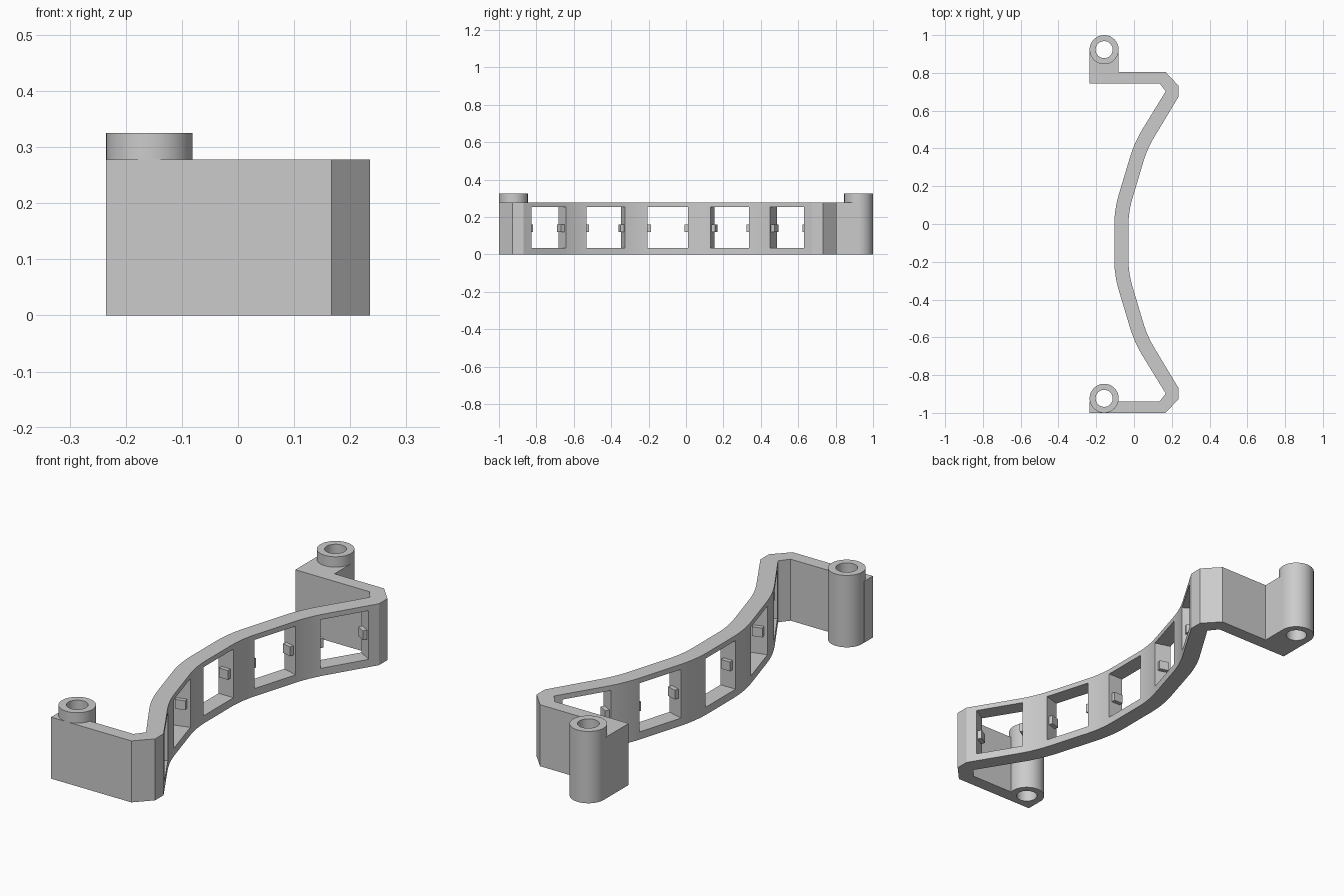
import bpy, bmesh, math
from mathutils import Vector, Matrix

if "Cube" in bpy.data.objects:
    bpy.data.objects.remove(bpy.data.objects["Cube"])

MID = -0.0975      # y of the mirror line of the curved wall
HEIGHT = 0.278
HALF = 0.0375      # half wall thickness

grey = bpy.data.materials.new("plain grey")
grey.use_nodes = True
grey.diffuse_color = (0.6, 0.6, 0.6, 1)
grey.node_tree.nodes["Principled BSDF"].inputs["Base Color"].default_value = (0.6, 0.6, 0.6, 1)


def make_object(name, bm):
    bmesh.ops.recalc_face_normals(bm, faces=bm.faces)
    mesh = bpy.data.meshes.new(name)
    bm.to_mesh(mesh)
    bm.free()
    obj = bpy.data.objects.new(name, mesh)
    bpy.context.collection.objects.link(obj)
    mesh.materials.append(grey)
    return obj


def prism(name, outline, top):
    bm = bmesh.new()
    face = bm.faces.new([bm.verts.new((x, y, 0)) for x, y in outline])
    grown = bmesh.ops.extrude_face_region(bm, geom=[face])["geom"]
    bmesh.ops.translate(bm, vec=(0, 0, top), verts=[v for v in grown if isinstance(v, bmesh.types.BMVert)])
    return make_object(name, bm)


def box(name, size, matrix):
    bm = bmesh.new()
    bmesh.ops.create_cube(bm, size=1, matrix=matrix @ Matrix.Diagonal((*size, 1)))
    return make_object(name, bm)


def cylinder(name, x, y, radius, low, high):
    bm = bmesh.new()
    bmesh.ops.create_cone(bm, cap_ends=True, segments=48, radius1=radius, radius2=radius, depth=high - low,
                          matrix=Matrix.Translation((x, y, (low + high) / 2)))
    return make_object(name, bm)


def combine(target, other, operation):
    mod = target.modifiers.new("combine", 'BOOLEAN')
    mod.operation, mod.object, mod.solver = operation, other, 'EXACT'
    bpy.context.view_layer.objects.active = target
    bpy.ops.object.modifier_apply(modifier=mod.name)
    bpy.data.objects.remove(other)


# Half of the wall centre line, with rounded bends
corners = [Vector(p) for p in ((-0.067, 0), (-0.067, 0.168), (0.036, 0.512), (0.2, 0.785))]
path = []
for before, bend, after in zip(corners, corners[1:], corners[2:]):
    a = bend + (before - bend).normalized() * 0.08
    b = bend + (after - bend).normalized() * 0.08
    for i in range(9):
        t = i / 8
        path.append((a * (1 - t) ** 2 + bend * 2 * t * (1 - t) + b * t * t,
                     ((bend - a) * (1 - t) + (b - bend) * t).normalized()))
outer = [p + Vector((d.y, -d.x)) * HALF for p, d in path]
inner = [p - Vector((d.y, -d.x)) * HALF for p, d in path]
outer += [Vector(p) for p in ((0.235, 0.77), (0.235, 0.83), (0.167, 0.9025), (-0.235, 0.9025))]
inner += [Vector(p) for p in ((0.168, 0.8), (0.135, 0.8425), (-0.235, 0.8425))]
half = outer + inner[::-1]
n = len(outer)
outline = ([(p.x, MID + p.y) for p in half[:n]] + [(p.x, MID + p.y) for p in half[n:]]
           + [(p.x, MID - p.y) for p in inner] + [(p.x, MID - p.y) for p in outer[::-1]])
bracket = prism("curved_bracket", outline, HEIGHT)

# Screw posts: the back one stands off the arm on a block
TUBE_X, R = -0.158, 0.077
block = prism("post_block", [(-0.235, 0.75), (-0.081, 0.75), (-0.081, 0.923), (-0.235, 0.923)], HEIGHT)
combine(bracket, block, 'UNION')
for y in (0.923, -0.923):
    combine(bracket, cylinder("post", TUBE_X, y, R, 0, 0.325), 'UNION')
    combine(bracket, cylinder("post_hole", TUBE_X, y, 0.045, -0.1, 0.5), 'DIFFERENCE')

# Windows square to the wall, each with a small tab on both jambs
places = [(-0.067, 0, 0)]
for side in (1, -1):
    places += [(-0.0146, side * 0.343, -side * math.atan(0.3)), (0.123, side * 0.657, -side * math.atan(0.6))]
WIDTH = 0.215
for i, (x, v, turn) in enumerate(places):
    frame = Matrix.Translation((x, MID + v, 0.145)) @ Matrix.Rotation(turn, 4, 'Z')
    combine(bracket, box("window", (0.13, WIDTH, 0.22), frame), 'DIFFERENCE')
    for side in (1, -1):
        spot = frame @ Matrix.Translation((0, side * (WIDTH / 2 - 0.004), -0.005))
        box(f"window_tab_{i}_{'back' if side > 0 else 'front'}", (0.045, 0.03, 0.042), spot)

bpy.ops.object.select_all(action='DESELECT')
bracket.select_set(True)
bpy.context.view_layer.objects.active = bracket
bpy.ops.object.shade_smooth_by_angle(angle=math.radians(25))
